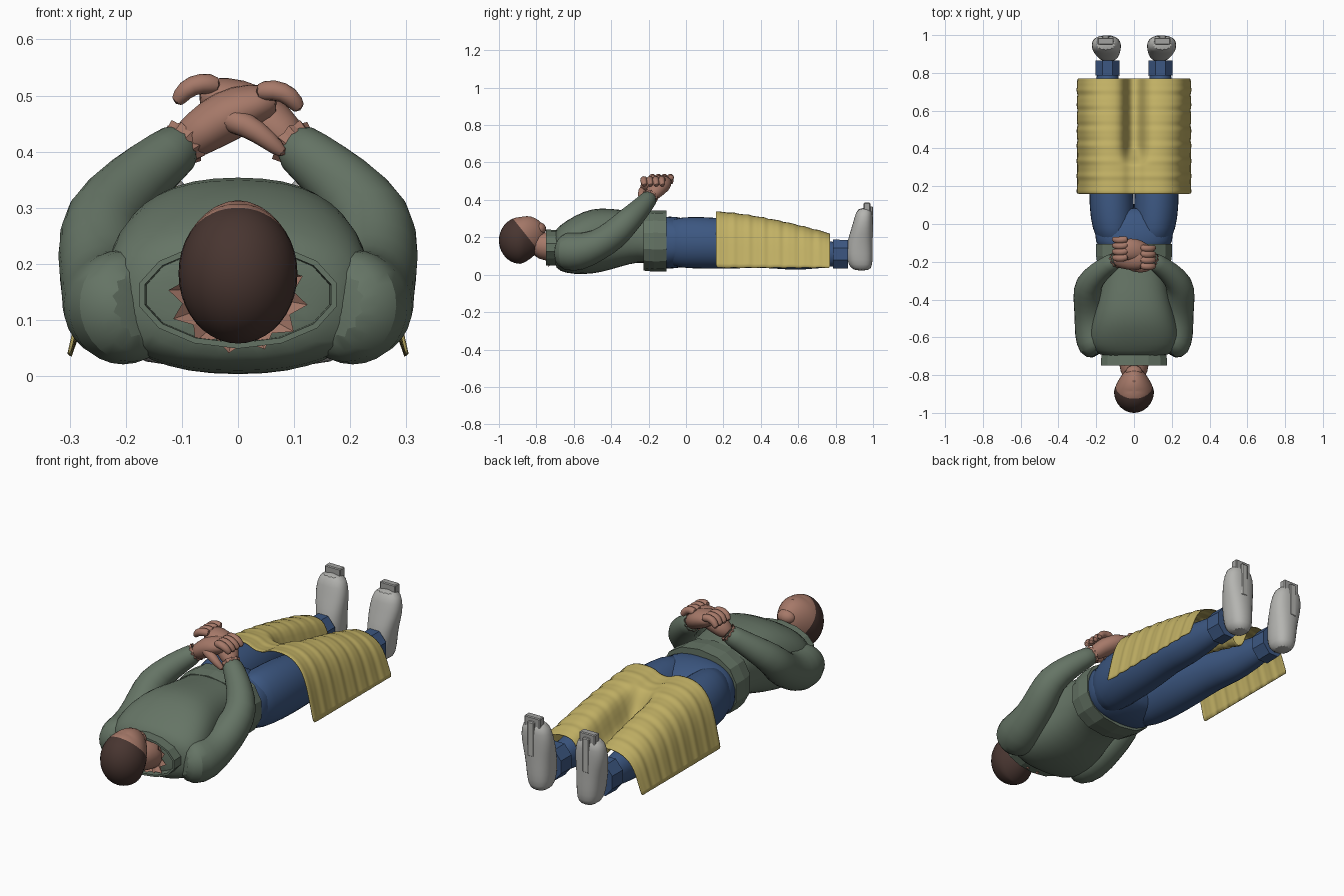
import bpy, bmesh, math
from mathutils import Vector, Matrix

cube = bpy.data.objects.get("Cube")
if cube:
    bpy.data.objects.remove(cube, do_unlink=True)


def material(name, rgb):
    m = bpy.data.materials.new(name)
    m.use_nodes = True
    m.diffuse_color = (*rgb, 1)
    m.node_tree.nodes["Principled BSDF"].inputs["Base Color"].default_value = (*rgb, 1)
    return m


GREEN = material("sweater green", (0.13, 0.175, 0.13))
BLUE = material("denim blue", (0.045, 0.095, 0.22))
YELLOW = material("blanket yellow", (0.54, 0.44, 0.13))
SKIN = material("skin", (0.38, 0.19, 0.14))
HAIR = material("hair brown", (0.065, 0.036, 0.03))
SHOE = material("shoe grey", (0.46, 0.46, 0.44))
SOLE = material("sole grey", (0.36, 0.36, 0.35))


def finish(name, bm, mats, smooth=True, subsurf=0):
    bmesh.ops.recalc_face_normals(bm, faces=bm.faces)
    me = bpy.data.meshes.new(name)
    bm.to_mesh(me)
    bm.free()
    ob = bpy.data.objects.new(name, me)
    bpy.context.collection.objects.link(ob)
    for m in mats:
        me.materials.append(m)
    if smooth:
        bpy.ops.object.select_all(action='DESELECT')
        ob.select_set(True)
        bpy.context.view_layer.objects.active = ob
        bpy.ops.object.shade_smooth_by_angle(angle=math.radians(50))
    if subsurf:
        mod = ob.modifiers.new("soften", 'SUBSURF')
        mod.levels = mod.render_levels = subsurf
    return ob


def tube(name, sections, mat, n=14, axis=None, power=2.0, flat=False, caps=True, jag=0):
    """Skin through sections (x, y, z, half width, half height)."""
    bm = bmesh.new()
    pts = [Vector(s[:3]) for s in sections]
    rings = []
    for i, s in enumerate(sections):
        t = Vector(axis) if axis else pts[min(i + 1, len(pts) - 1)] - pts[max(i - 1, 0)]
        t.normalize()
        ref = Vector((0, 1, 0)) if abs(t.z) > 0.9 else Vector((0, 0, 1))
        side = t.cross(ref).normalized()
        up = side.cross(t)
        ring = []
        for k in range(n):
            a = math.tau * (k + 0.5) / n
            c, d = math.cos(a), math.sin(a)
            spike = 1 + jag * (k % 2) if i == len(sections) - 1 else 1
            u = math.copysign(abs(c) ** (2 / power), c) * s[3] * spike
            v = math.copysign(abs(d) ** (2 / power), d) * s[4] * spike
            ring.append(bm.verts.new(pts[i] + side * u + up * v))
        rings.append(ring)
    for a, b in zip(rings, rings[1:]):
        for k in range(n):
            bm.faces.new((a[k], a[(k + 1) % n], b[(k + 1) % n], b[k]))
    if caps:
        bm.faces.new(rings[0])
        bm.faces.new(rings[-1])
    return finish(name, bm, [mat], not flat, 0 if flat or jag else 1)


def ball(name, loc, size, mat):
    bm = bmesh.new()
    bmesh.ops.create_uvsphere(bm, u_segments=16, v_segments=10, radius=1,
                              matrix=Matrix.Translation(loc) @ Matrix.Diagonal((*size, 1)))
    return finish(name, bm, [mat])


def box(name, loc, size, mat):
    bm = bmesh.new()
    bmesh.ops.create_cube(bm, size=1, matrix=Matrix.Translation(loc) @ Matrix.Diagonal((*size, 1)))
    bmesh.ops.bevel(bm, geom=bm.edges[:], offset=0.004, segments=1, affect='EDGES')
    return finish(name, bm, [mat], False)


Y = (0, 1, 0)

# Head, split along a slanted hairline
bm = bmesh.new()
bmesh.ops.create_uvsphere(bm, u_segments=32, v_segments=20, radius=1)
for v in bm.verts:
    p = v.co.copy()
    f = max(0, p.y)
    v.co = (0.106 * p.x * (1 - 0.25 * f), -0.885 + p.y * (0.115 + 0.015 * f), 0.183 + 0.125 * p.z + 0.035 * f)
hairline, slope = Vector((0, -0.925, 0.3)), Vector((0, 1.25, 1))
bmesh.ops.bisect_plane(bm, geom=bm.verts[:] + bm.edges[:] + bm.faces[:],
                       plane_co=hairline, plane_no=slope)
for f in bm.faces:
    f.material_index = 1 if (f.calc_center_median() - hairline).dot(slope) < 0 else 0
finish("head", bm, [SKIN, HAIR])

# Face and neck
ball("chin", (0, -0.785, 0.245), (0.045, 0.037, 0.035), SKIN)
ball("mouth", (0, -0.808, 0.275), (0.03, 0.014, 0.014), SKIN)
tube("nose", [(0, -0.88, 0.292, 0.009, 0.01), (0, -0.85, 0.298, 0.013, 0.014),
              (0, -0.828, 0.3, 0.02, 0.017), (0, -0.82, 0.292, 0.012, 0.01)], SKIN, 8, Y)
tube("neck", [(0, -0.83, 0.16, 0.07, 0.07), (0, -0.74, 0.15, 0.078, 0.078),
              (0, -0.67, 0.14, 0.1, 0.085)], SKIN, 14, Y)
tube("neck_fringe", [(0, -0.71, 0.145, 0.08, 0.075), (0, -0.735, 0.14, 0.1, 0.08)],
     SKIN, 24, Y, caps=False, flat=True, jag=0.25)

# Torso, collar and hem
tube("torso", [(0, -0.71, 0.14, 0.14, 0.09), (0, -0.675, 0.14, 0.23, 0.125),
               (0, -0.6, 0.158, 0.245, 0.158), (0, -0.5, 0.18, 0.225, 0.179),
               (0, -0.4, 0.19, 0.195, 0.165), (0, -0.3, 0.2, 0.175, 0.142),
               (0, -0.22, 0.2, 0.17, 0.132), (0, -0.15, 0.185, 0.18, 0.145)],
     GREEN, 20, Y, 2.5)
collar = tube("collar", [(0, -0.675, 0.145, 0.176, 0.094), (0, -0.748, 0.145, 0.18, 0.096)],
              GREEN, 14, Y, flat=True, caps=False)
collar.modifiers.new("thickness", 'SOLIDIFY').thickness = 0.01
tube("sweater_hem", [(0, -0.228, 0.18, 0.195, 0.158), (0, -0.17, 0.18, 0.205, 0.164),
                     (0, -0.105, 0.18, 0.205, 0.162)], GREEN, 14, Y, 2.3, flat=True)

# Trousers seat
tube("trouser_seat", [(0, -0.16, 0.17, 0.18, 0.14), (0, -0.09, 0.172, 0.208, 0.142),
                      (0, -0.02, 0.172, 0.21, 0.136), (0, 0.05, 0.17, 0.17, 0.11),
                      (0, 0.09, 0.17, 0.1, 0.08)], BLUE, 20, Y, 2.5)

for s, side in ((1, "left"), (-1, "right")):
    # Arm folded towards the belly
    tube(side + "_sleeve", [(s * x, y, z, r, r) for x, y, z, r in (
        (0.165, -0.675, 0.13, 0.07), (0.195, -0.645, 0.124, 0.11), (0.215, -0.57, 0.12, 0.106),
        (0.232, -0.47, 0.155, 0.084), (0.244, -0.38, 0.215, 0.083), (0.248, -0.32, 0.278, 0.075),
        (0.185, -0.252, 0.345, 0.06), (0.125, -0.21, 0.393, 0.05), (0.09, -0.185, 0.42, 0.045))],
         GREEN)
    tube(side + "_wrist_fringe", [(s * 0.115, -0.205, 0.4, 0.034, 0.034),
                                  (s * 0.092, -0.19, 0.42, 0.038, 0.038)],
         SKIN, 20, jag=0.2, flat=True, caps=False)

    # Clasped hand: palm, fingers and thumb; one hand lies over the other
    lift, back = (0.012, 0.03) if s > 0 else (0, -0.015)
    tube(side + "_palm", [(s * 0.1, -0.195, 0.41, 0.036, 0.036),
                          (s * 0.065, -0.18 + back / 2, 0.436 + lift, 0.05, 0.042),
                          (s * 0.02, -0.17 + back, 0.465 + lift, 0.064, 0.05),
                          (s * -0.03, -0.165 + back, 0.485 + lift, 0.062, 0.04),
                          (s * -0.07, -0.16 + back, 0.49 + lift, 0.05, 0.028)], SKIN)
    for k in range(4):
        y = -0.212 + back + k * 0.032
        tube(f"{side}_finger_{k + 1}", [(s * -0.03, y + 0.008, 0.505 + lift, 0.02, 0.02),
                                        (s * -0.065, y, 0.512 + lift, 0.021, 0.021),
                                        (s * -0.095, y, 0.5 + lift, 0.02, 0.02),
                                        (s * -0.112, y + 0.008, 0.472 + lift, 0.014, 0.014)],
             SKIN, 8)
    tube(side + "_thumb", [(s * 0.03, -0.205 + back, 0.46, 0.026, 0.026),
                           (s * -0.015, -0.22 + back, 0.45, 0.025, 0.025),
                           (s * -0.055, -0.225 + back, 0.42, 0.019, 0.019),
                           (s * -0.085, -0.22 + back, 0.393, 0.012, 0.012)], SKIN, 8)

    # Leg, cuff and shoe
    tube(side + "_leg", [(s * x, y, z, rx, rz) for x, y, z, rx, rz in (
        (0.1, -0.12, 0.172, 0.09, 0.12), (0.11, -0.02, 0.172, 0.113, 0.14),
        (0.118, 0.08, 0.171, 0.122, 0.142),
        (0.122, 0.25, 0.165, 0.117, 0.137), (0.13, 0.42, 0.15, 0.092, 0.112),
        (0.135, 0.56, 0.12, 0.082, 0.1), (0.14, 0.7, 0.11, 0.068, 0.08),
        (0.14, 0.89, 0.11, 0.05, 0.055))], BLUE, 16, Y)
    tube(side + "_cuff", [(s * 0.14, 0.785, 0.11, 0.07, 0.084), (s * 0.14, 0.865, 0.11, 0.068, 0.082)],
         BLUE, 8, Y, flat=True)
    tube(side + "_shoe", [(s * x, y, z, rx, ry) for x, y, z, rx, ry in (
        (0.132, 0.94, 0.02, 0.038, 0.042), (0.134, 0.932, 0.05, 0.058, 0.066),
        (0.136, 0.928, 0.11, 0.064, 0.073), (0.14, 0.93, 0.18, 0.07, 0.069),
        (0.146, 0.942, 0.25, 0.081, 0.058), (0.149, 0.95, 0.31, 0.077, 0.049),
        (0.15, 0.955, 0.36, 0.055, 0.038))], SHOE, 14, (0, 0, 1), 2.4)
    box(side + "_toe_block", (s * 0.15, 0.968, 0.352), (0.085, 0.036, 0.066), SOLE)
    box(side + "_sole_strip", (s * 0.15, 0.99, 0.28), (0.035, 0.018, 0.17), SHOE)

# Blanket: draped profile swept along the legs with fine ripples
half = [(0, 1.0), (0.025, 0.92), (0.045, 0.5), (0.065, 0.12), (0.1, 0), (0.15, 0)]
drape = [(0.2, 0.93), (0.24, 0.78), (0.265, 0.55), (0.28, 0.33), (0.292, 0.15), (0.302, 0)]
bm = bmesh.new()
rows = []
steps = 48
for j in range(steps + 1):
    t = j / steps
    y = 0.16 + 0.61 * t
    top = 0.338 - 0.117 * t ** 1.5
    dip = 0.025 + 0.12 * min(1, max(0, (t - 0.25) / 0.15))
    wave = 0.0018 * math.sin(t * 50) + 0.0012 * math.sin(t * 93)
    right = [(x, top - dip * d + wave) for x, d in half]
    right += [(x + wave, 0.038 + (top - 0.038) * h + wave) for x, h in drape]
    row = [(-x, z) for x, z in reversed(right[1:])] + right
    rows.append([bm.verts.new((x, y, z)) for x, z in row])
for a, b in zip(rows, rows[1:]):
    for k in range(len(a) - 1):
        bm.faces.new((a[k], a[k + 1], b[k + 1], b[k]))
blanket = finish("blanket", bm, [YELLOW], True, 1)
blanket.modifiers.new("thickness", 'SOLIDIFY').thickness = 0.004
